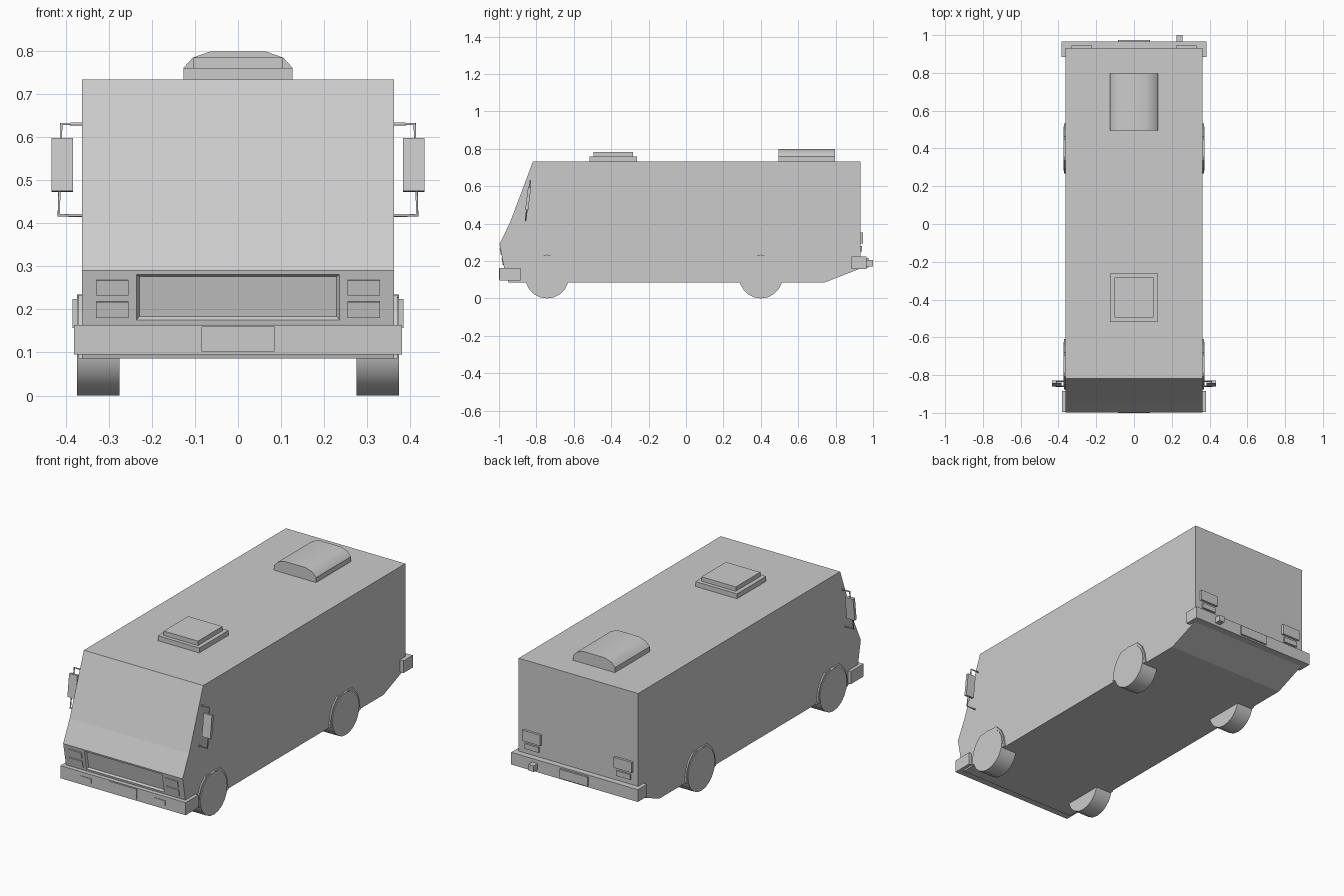
import bpy, bmesh, math
from mathutils import Vector

if "Cube" in bpy.data.objects:
    bpy.data.objects.remove(bpy.data.objects["Cube"], do_unlink=True)

grey = bpy.data.materials.new("plain grey")
grey.use_nodes = True
grey.diffuse_color = (0.6, 0.6, 0.6, 1)
grey.node_tree.nodes["Principled BSDF"].inputs["Base Color"].default_value = (0.6, 0.6, 0.6, 1)


def finish(name, bm, smooth=False):
    mesh = bpy.data.meshes.new(name)
    bmesh.ops.recalc_face_normals(bm, faces=bm.faces)
    bm.to_mesh(mesh)
    bm.free()
    obj = bpy.data.objects.new(name, mesh)
    bpy.context.collection.objects.link(obj)
    mesh.materials.append(grey)
    if smooth:
        bpy.ops.object.select_all(action="DESELECT")
        obj.select_set(True)
        bpy.context.view_layer.objects.active = obj
        bpy.ops.object.shade_smooth_by_angle(angle=math.radians(35))
    return obj


def box(name, x, y, z, tilt=0):
    """Box from three (low, high) ranges, tilted about its own x axis."""
    bm = bmesh.new()
    bmesh.ops.create_cube(bm, size=1)
    bmesh.ops.scale(bm, verts=bm.verts, vec=[r[1] - r[0] for r in (x, y, z)])
    obj = finish(name, bm)
    obj.location = [(r[0] + r[1]) / 2 for r in (x, y, z)]
    obj.rotation_euler.x = tilt
    return obj


def prism(points, start, end, axis):
    """Extrude a profile along x (points are y, z) or y (points are x, z)."""
    place = (lambda a, b: (start, a, b)) if axis == "x" else (lambda a, b: (a, start, b))
    bm = bmesh.new()
    face = bm.faces.new([bm.verts.new(place(a, b)) for a, b in points])
    out = bmesh.ops.extrude_face_region(bm, geom=[face])
    shift = Vector((end - start, 0, 0)) if axis == "x" else Vector((0, end - start, 0))
    bmesh.ops.translate(bm, vec=shift, verts=[g for g in out["geom"] if isinstance(g, bmesh.types.BMVert)])
    bmesh.ops.recalc_face_normals(bm, faces=bm.faces)
    return bm


# Body shell with a recessed grille in the nose panel
W = 0.362
profile = [(-0.818, 0.733), (-0.941, 0.406), (-0.997, 0.29), (-0.973, 0.166), (-0.95, 0.086),
           (0.743, 0.086), (0.932, 0.16), (0.932, 0.733)]
bm = prism(profile, -W, W, "x")
nose = min(bm.faces, key=lambda f: (f.calc_center_median() - Vector((0, -0.985, 0.228))).length)
bmesh.ops.inset_individual(bm, faces=[nose], thickness=0.014)
for v in nose.verts:
    v.co.x = math.copysign(0.235, v.co.x)
bmesh.ops.inset_individual(bm, faces=[nose], thickness=0.009, depth=-0.01)
finish("body", bm)

# Bumpers with number plates
box("front_bumper", (-0.38, 0.38), (-0.996, -0.885), (0.095, 0.164))
box("front_plate", (-0.085, 0.085), (-1.0, -0.994), (0.102, 0.16))
box("rear_bumper", (-0.384, 0.384), (0.885, 0.965), (0.157, 0.224))
box("rear_plate", (-0.085, 0.085), (0.963, 0.975), (0.165, 0.216))
box("tow_block", (0.224, 0.256), (0.96, 1.0), (0.172, 0.205))

# Roof hatch and roof air unit
box("hatch_base", (-0.126, 0.126), (-0.515, -0.262), (0.73, 0.76))
box("hatch_lid", (-0.104, 0.104), (-0.495, -0.283), (0.758, 0.784))
half = [(0.127, 0.73), (0.127, 0.76), (0.105, 0.784), (0.065, 0.798)]
dome = half + [(-x, z) for x, z in reversed(half)]
finish("air_unit", prism(dome, 0.495, 0.797, "y"), smooth=True)

# Parts that repeat on both sides
LEAN = math.radians(11)
for side, s in (("left", 1), ("right", -1)):
    def span(a, b):
        return tuple(sorted((s * a, s * b)))

    # Lamps
    for part, low, high in (("upper", 0.232, 0.268), ("lower", 0.18, 0.218)):
        y = -0.973 - 0.194 * ((low + high) / 2 - 0.166)
        box(f"{side}_{part}_headlight", span(0.254, 0.33), (y - 0.004, y + 0.004), (low, high), LEAN)
    box(f"{side}_fog_light", span(0.192, 0.257), (-0.999, -0.994), (0.117, 0.142))
    box(f"{side}_tail_light", span(0.223, 0.332), (0.925, 0.945), (0.294, 0.352))
    box(f"{side}_reverse_light", span(0.235, 0.32), (0.925, 0.942), (0.252, 0.28))

    # Wheels and arch flares
    for end, y in (("front", -0.743), ("rear", 0.4)):
        rim = [(y + 0.117 * math.cos(math.tau * i / 20), 0.117 + 0.117 * math.sin(math.tau * i / 20))
               for i in range(20)]
        finish(f"{side}_{end}_wheel", prism(rim, s * 0.275, s * 0.374, "x"), smooth=True)
        arch = [(0.133, 0.086), (0.122, 0.15), (0.102, 0.195), (0.064, 0.233)]
        outline = [(y + a, z) for a, z in arch] + [(y - a, z) for a, z in reversed(arch)]
        finish(f"{side}_{end}_arch", prism(outline, s * 0.355, s * 0.37, "x"))

    # Mirror and its bracket
    curve = bpy.data.curves.new(f"{side}_mirror_bracket", "CURVE")
    curve.dimensions = "3D"
    curve.bevel_depth = 0.004
    curve.bevel_resolution = 1
    curve.use_fill_caps = True
    path = [(0.355, -0.832, 0.63), (0.41, -0.832, 0.63), (0.416, -0.858, 0.418), (0.355, -0.858, 0.418)]
    spline = curve.splines.new("POLY")
    spline.points.add(len(path) - 1)
    for point, (x, y, z) in zip(spline.points, path):
        point.co = (s * x, y, z, 1)
    curve.materials.append(grey)
    bpy.context.collection.objects.link(bpy.data.objects.new(curve.name, curve))
    box(f"{side}_mirror", span(0.383, 0.433), (-0.852, -0.836), (0.473, 0.597), math.radians(-7))
